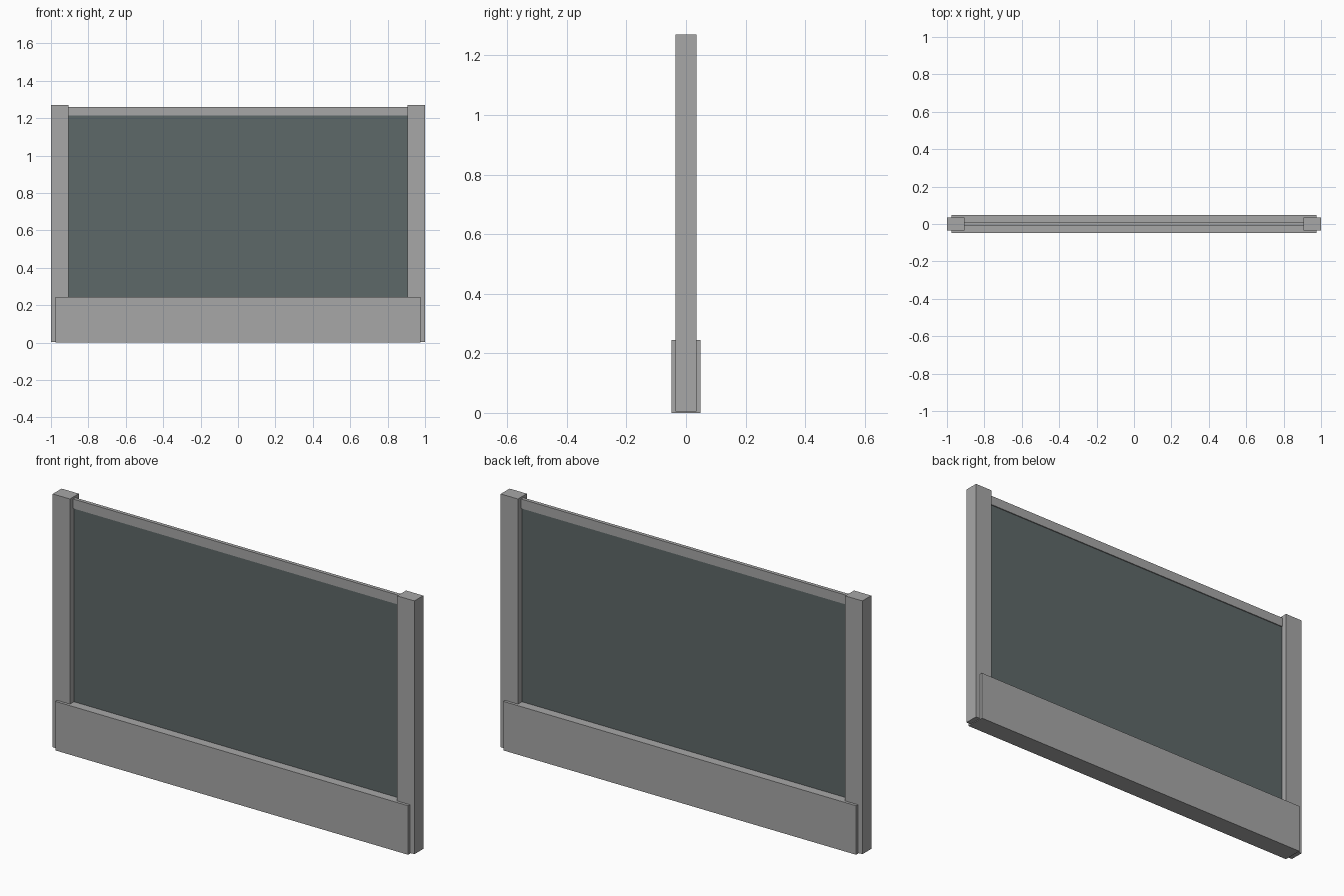
import bpy

if "Cube" in bpy.data.objects:
    bpy.data.objects.remove(bpy.data.objects["Cube"], do_unlink=True)


def make_material(name, rgb):
    mat = bpy.data.materials.new(name)
    mat.use_nodes = True
    mat.diffuse_color = (*rgb, 1)
    mat.node_tree.nodes["Principled BSDF"].inputs["Base Color"].default_value = (*rgb, 1)
    return mat


def box(name, low, high, mat):
    """Box spanning two opposite corners."""
    center = [(a + b) / 2 for a, b in zip(low, high)]
    bpy.ops.mesh.primitive_cube_add(size=1, location=center)
    obj = bpy.context.object
    obj.name = name
    obj.scale = [b - a for a, b in zip(low, high)]
    bpy.ops.object.transform_apply(location=False, rotation=False, scale=True)
    obj.data.materials.append(mat)
    return obj


metal = make_material("grey metal", (0.39, 0.39, 0.39))
glass = make_material("dark tinted glass", (0.111, 0.138, 0.14))

# Solid base plinth
box("base_plinth", (-0.975, -0.049, 0), (0.975, 0.049, 0.245), metal)

# End posts
for side, s in (("left", 1), ("right", -1)):
    x0, x1 = sorted((s * 0.905, s * 1.0))
    box(side + "_post", (x0, -0.035, 0.004), (x1, 0.035, 1.27), metal)

# Slim top rail and the pane below it
box("top_rail", (-0.91, -0.009, 1.213), (0.91, 0.009, 1.26), metal)
box("glass_pane", (-0.91, -0.004, 0.24), (0.91, 0.004, 1.215), glass)
